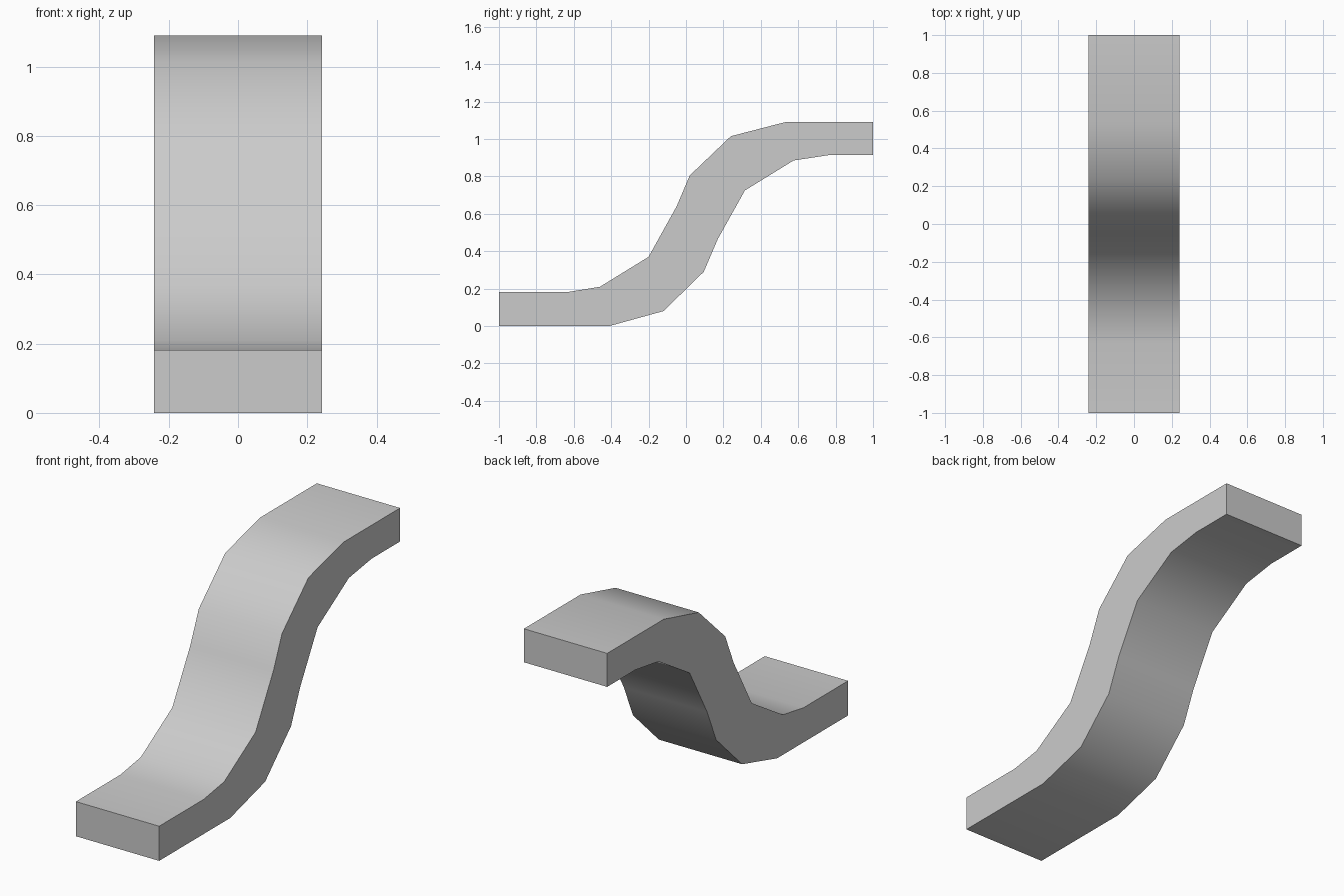
import bpy
import bmesh
import math

cube = bpy.data.objects.get("Cube")
if cube:
    bpy.data.objects.remove(cube, do_unlink=True)

HALF_WIDTH = 0.242

# Side profile as (y, z): upper and lower edges of the S-shaped ramp
upper = [(-1, 0.182), (-0.63, 0.182), (-0.46, 0.21), (-0.2, 0.37), (-0.05, 0.64),
         (0.02, 0.805), (0.24, 1.015), (0.53, 1.09), (1, 1.09)]
lower = [(-1, 0), (-0.41, 0), (-0.12, 0.08), (0.095, 0.29), (0.17, 0.465),
         (0.315, 0.725), (0.575, 0.885), (0.765, 0.914), (1, 0.914)]

# Plain grey surface
grey = bpy.data.materials.new("plain_grey")
grey.use_nodes = True
colour = (0.6, 0.6, 0.6, 1)
grey.diffuse_color = colour
grey.node_tree.nodes["Principled BSDF"].inputs["Base Color"].default_value = colour

# Cross-sections joined by quads, capped at both ends
bm = bmesh.new()
sections = []
for (yu, zu), (yl, zl) in zip(upper, lower):
    corners = [(-HALF_WIDTH, yl, zl), (HALF_WIDTH, yl, zl),
               (HALF_WIDTH, yu, zu), (-HALF_WIDTH, yu, zu)]
    sections.append([bm.verts.new(c) for c in corners])
for a, b in zip(sections, sections[1:]):
    for i in range(4):
        j = (i + 1) % 4
        bm.faces.new((a[i], a[j], b[j], b[i]))
bm.faces.new(sections[0])
bm.faces.new(sections[-1])
bmesh.ops.recalc_face_normals(bm, faces=bm.faces)

mesh = bpy.data.meshes.new("curved_ramp")
bm.to_mesh(mesh)
bm.free()
mesh.materials.append(grey)
ramp = bpy.data.objects.new("curved_ramp", mesh)
bpy.context.collection.objects.link(ramp)

# Smooth along the curve, sharp at the sides and ends
bpy.ops.object.select_all(action="DESELECT")
ramp.select_set(True)
bpy.context.view_layer.objects.active = ramp
bpy.ops.object.shade_smooth_by_angle(angle=math.radians(45))
